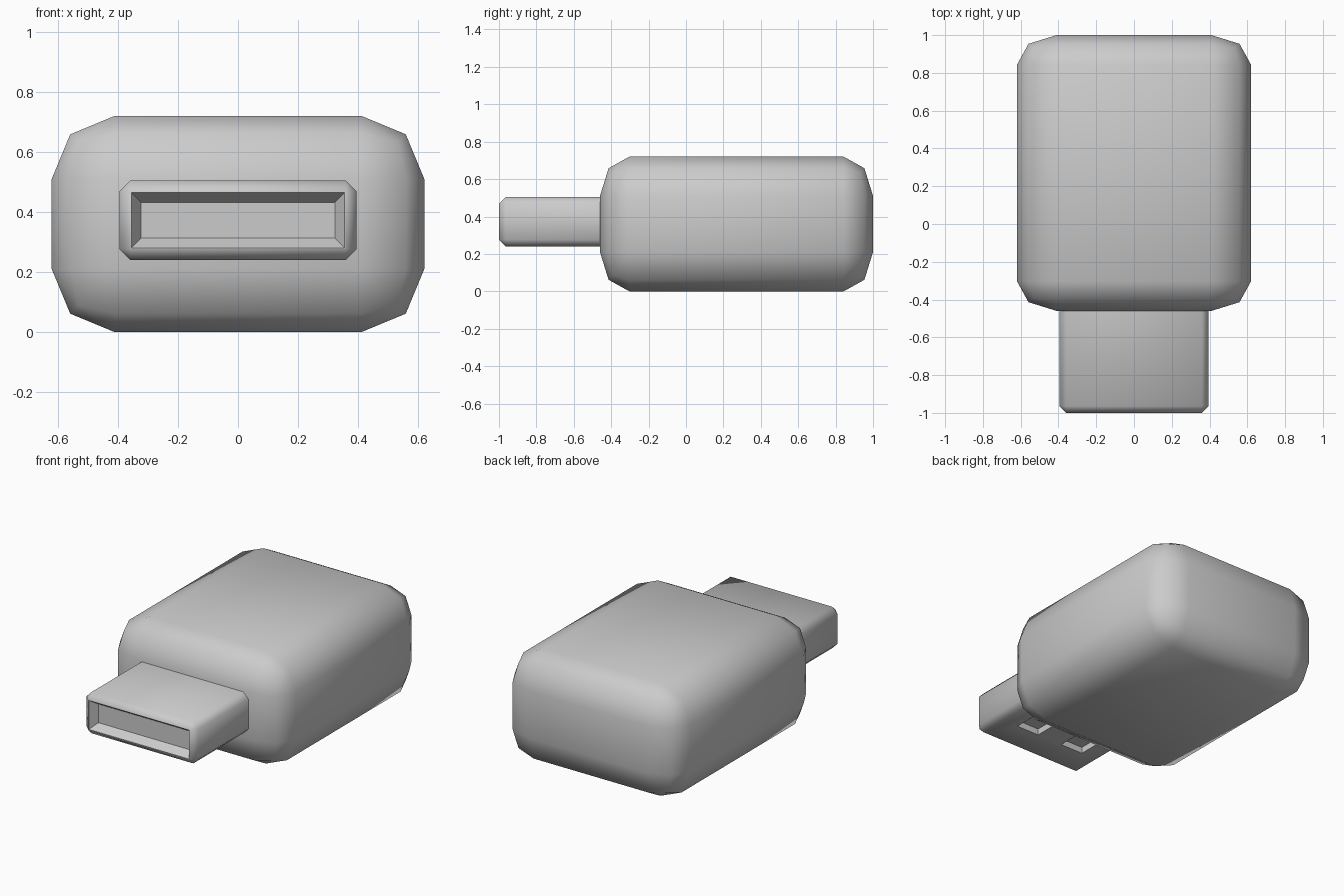
import bpy
import bmesh
from math import radians
from mathutils import Matrix, Vector

if "Cube" in bpy.data.objects:
    bpy.data.objects.remove(bpy.data.objects["Cube"], do_unlink=True)

grey = bpy.data.materials.new("light grey plastic")
grey.use_nodes = True
COLOUR = (0.6, 0.6, 0.6, 1)
grey.diffuse_color = COLOUR
grey.node_tree.nodes["Principled BSDF"].inputs["Base Color"].default_value = COLOUR


def box(bm, low, high):
    low, high = Vector(low), Vector(high)
    place = Matrix.Translation((low + high) / 2) @ Matrix.Diagonal((*(high - low), 1))
    bmesh.ops.create_cube(bm, size=1, matrix=place)


def finish(bm, name):
    bmesh.ops.recalc_face_normals(bm, faces=bm.faces)
    mesh = bpy.data.meshes.new(name)
    bm.to_mesh(mesh)
    bm.free()
    mesh.materials.append(grey)
    obj = bpy.data.objects.new(name, mesh)
    bpy.context.collection.objects.link(obj)
    return obj


def smooth(obj, degrees):
    bpy.ops.object.select_all(action="DESELECT")
    obj.select_set(True)
    bpy.context.view_layer.objects.active = obj
    bpy.ops.object.shade_smooth_by_angle(angle=radians(degrees))


# Rounded body: bevelled, then squeezed along its length
SQUEEZE = 0.75
bm = bmesh.new()
box(bm, (-0.62, -0.46 / SQUEEZE, 0), (0.62, 1 / SQUEEZE, 0.72))
bmesh.ops.bevel(bm, geom=bm.edges[:], offset=0.21, segments=2, profile=0.5,
                affect="EDGES")
bmesh.ops.scale(bm, vec=(1, SQUEEZE, 1), verts=bm.verts)
smooth(finish(bm, "body"), 60)

# Plug: chamfered box with a funnel-shaped socket in its front
bm = bmesh.new()
box(bm, (-0.395, -1, 0.24), (0.395, -0.4, 0.505))
edges = [e for e in bm.edges if min(v.co.y for v in e.verts) < -0.9]
bmesh.ops.bevel(bm, geom=edges, offset=0.036, segments=1, affect="EDGES")
front = min(bm.faces, key=lambda f: f.calc_center_median().y)
bmesh.ops.inset_region(bm, faces=[front], thickness=0.006)
bmesh.ops.inset_region(bm, faces=[front], thickness=0.046)
bmesh.ops.translate(bm, vec=(0, 0.05, 0), verts=front.verts)
plug = finish(bm, "plug")

# Two square latch recesses under the plug
bm = bmesh.new()
for side in (-1, 1):
    box(bm, (side * 0.17 - 0.08, -0.78, 0.2), (side * 0.17 + 0.08, -0.6, 0.28))
cutter = finish(bm, "latch_cutter")
cutter.hide_render = True
cut = plug.modifiers.new("latch recesses", "BOOLEAN")
cut.operation = "DIFFERENCE"
cut.solver = "EXACT"
cut.object = cutter
bpy.context.view_layer.objects.active = plug
bpy.ops.object.modifier_apply(modifier=cut.name)
bpy.data.objects.remove(cutter, do_unlink=True)
smooth(plug, 50)
